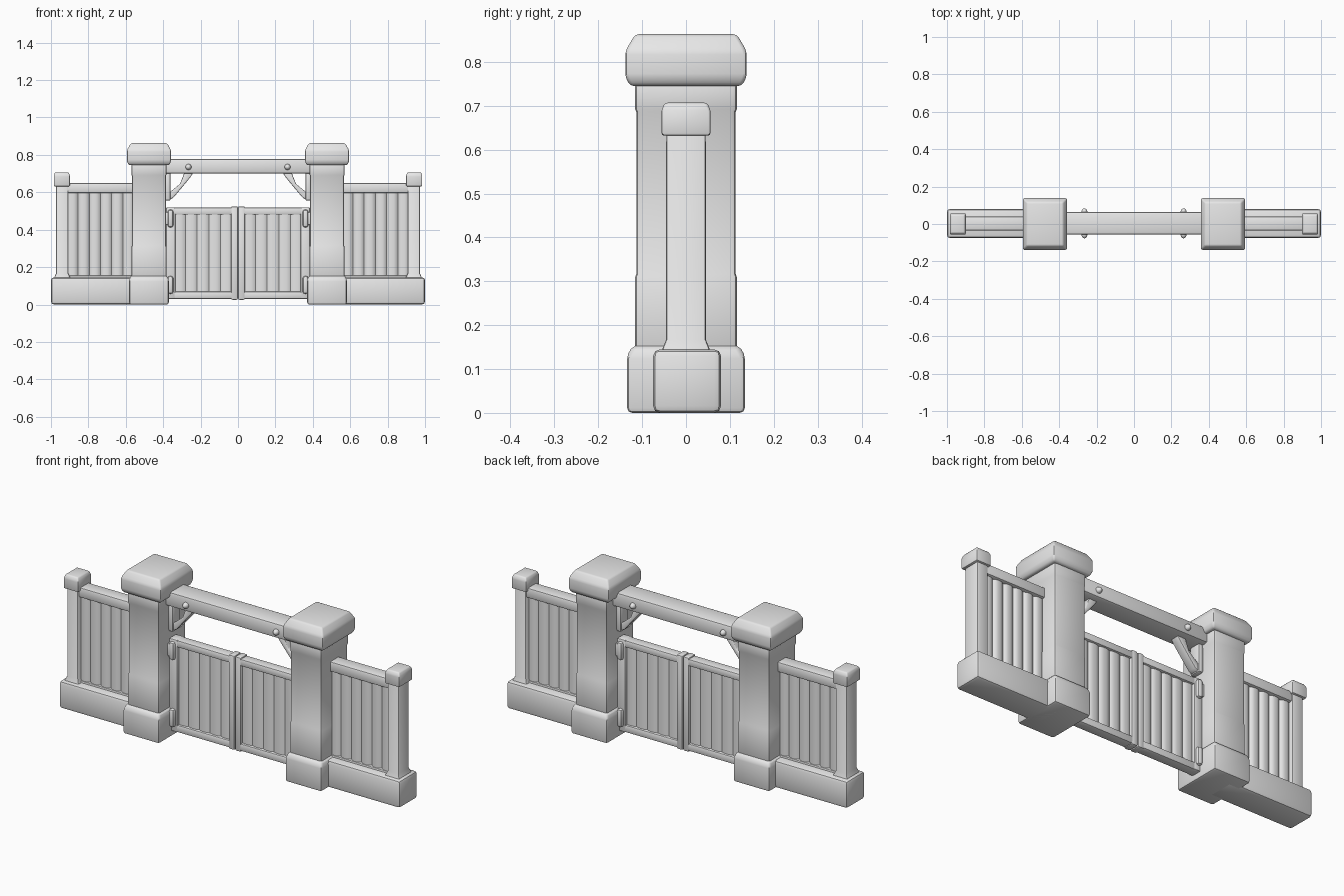
import bpy, bmesh, math
from mathutils import Vector

cube = bpy.data.objects.get("Cube")
if cube:
    bpy.data.objects.remove(cube, do_unlink=True)

stone = bpy.data.materials.new("light_grey")
stone.use_nodes = True
GREY = (0.8, 0.8, 0.8, 1)
stone.diffuse_color = GREY
stone.node_tree.nodes["Principled BSDF"].inputs["Base Color"].default_value = GREY


def finish(name, bm, bevel=0.0, segments=2):
    """Round the hard edges, then turn the mesh into a smooth-shaded object."""
    bmesh.ops.recalc_face_normals(bm, faces=bm.faces)
    if bevel:
        edges = [e for e in bm.edges if e.calc_face_angle(0) > math.radians(25)]
        bmesh.ops.bevel(bm, geom=edges, offset=bevel, segments=segments,
                        profile=0.5, affect='EDGES', clamp_overlap=True)
    mesh = bpy.data.meshes.new(name)
    bm.to_mesh(mesh)
    bm.free()
    mesh.materials.append(stone)
    obj = bpy.data.objects.new(name, mesh)
    bpy.context.collection.objects.link(obj)
    bpy.ops.object.select_all(action='DESELECT')
    obj.select_set(True)
    bpy.context.view_layer.objects.active = obj
    bpy.ops.object.shade_smooth_by_angle(angle=math.radians(40))
    return obj


def loft(name, cx, rings, bevel=0.01, cy=0.0):
    """Stack rectangular rings (half width, half depth, height) into a solid."""
    bm = bmesh.new()
    loops = [[bm.verts.new((cx + sx * hx, cy + sy * hy, z))
              for sx, sy in ((-1, -1), (1, -1), (1, 1), (-1, 1))]
             for hx, hy, z in rings]
    for a, b in zip(loops, loops[1:]):
        for i in range(4):
            j = (i + 1) % 4
            bm.faces.new((a[i], a[j], b[j], b[i]))
    bm.faces.new(loops[0][::-1])
    bm.faces.new(loops[-1])
    return finish(name, bm, bevel)


def box(name, x, y, z, bevel=0.01):
    """Rounded box from (low, high) ranges."""
    hx, hy = abs(x[1] - x[0]) / 2, (y[1] - y[0]) / 2
    return loft(name, sum(x) / 2, [(hx, hy, z[0]), (hx, hy, z[1])], bevel, sum(y) / 2)


def prism(name, points, y, bevel):
    """Extrude an x-z outline through the depth range y."""
    bm = bmesh.new()
    face = bm.faces.new([bm.verts.new((px, y[0], pz)) for px, pz in points])
    grown = bmesh.ops.extrude_face_region(bm, geom=[face])
    verts = [v for v in grown["geom"] if isinstance(v, bmesh.types.BMVert)]
    bmesh.ops.translate(bm, verts=verts, vec=(0, y[1] - y[0], 0))
    return finish(name, bm, bevel)


def wavy_panel(name, x, z, waves, depth, ripple, steps=10):
    """Board panel with rounded vertical ribs on both faces."""
    bm = bmesh.new()
    count = waves * steps
    front, back = [], []
    for i in range(count + 1):
        t = i / count
        px = x[0] + (x[1] - x[0]) * t
        d = depth - ripple * (1 - abs(math.sin(math.pi * waves * t))) ** 1.5
        front.append((px, -d))
        back.append((px, d))
    outline = front + back[::-1]
    face = bm.faces.new([bm.verts.new((px, py, z[0])) for px, py in outline])
    grown = bmesh.ops.extrude_face_region(bm, geom=[face])
    verts = [v for v in grown["geom"] if isinstance(v, bmesh.types.BMVert)]
    bmesh.ops.translate(bm, verts=verts, vec=(0, 0, z[1] - z[0]))
    return finish(name, bm)


def ball(name, centre, scale):
    bm = bmesh.new()
    bmesh.ops.create_uvsphere(bm, u_segments=16, v_segments=10, radius=1)
    bmesh.ops.scale(bm, vec=scale, verts=bm.verts)
    bmesh.ops.translate(bm, vec=Vector(centre), verts=bm.verts)
    return finish(name, bm)


for side, s in (("right", -1), ("left", 1)):
    # Main pillar
    px = s * 0.476
    loft(f"{side}_pillar_base", px,
         [(0.106, 0.134, 0), (0.106, 0.134, 0.135), (0.096, 0.118, 0.155)], 0.012)
    loft(f"{side}_pillar_shaft", px,
         [(0.093, 0.116, 0.14), (0.093, 0.116, 0.31), (0.09, 0.113, 0.318),
          (0.09, 0.113, 0.685), (0.093, 0.116, 0.692), (0.093, 0.116, 0.76)], 0.01)
    loft(f"{side}_pillar_cap", px,
         [(0.108, 0.127, 0.745), (0.118, 0.138, 0.765), (0.118, 0.138, 0.825),
          (0.097, 0.116, 0.863)], 0.008)

    # Side fence
    box(f"{side}_plinth", (s * 1.0, s * 0.5), (-0.075, 0.08), (0, 0.145), 0.016)
    loft(f"{side}_end_post", s * 0.94,
         [(0.043, 0.055, 0.135), (0.041, 0.053, 0.148), (0.032, 0.045, 0.168),
          (0.032, 0.045, 0.65)], 0.006)
    loft(f"{side}_end_post_cap", s * 0.942,
         [(0.043, 0.056, 0.632), (0.043, 0.056, 0.69), (0.036, 0.048, 0.707)], 0.006)
    box(f"{side}_fence_rail", (s * 0.93, s * 0.53), (-0.035, 0.04), (0.595, 0.65), 0.01)
    box(f"{side}_fence_foot", (s * 0.93, s * 0.53), (-0.03, 0.03), (0.135, 0.155), 0.006)
    wavy_panel(f"{side}_fence_boards", (s * 0.915, s * 0.555), (0.13, 0.61), 6, 0.026, 0.012)

    # Gate leaf
    box(f"{side}_gate_inner_stile", (s * 0.001, s * 0.037), (-0.03, 0.03), (0.025, 0.525), 0.008)
    box(f"{side}_gate_outer_stile", (s * 0.335, s * 0.385), (-0.03, 0.03), (0.03, 0.52), 0.008)
    box(f"{side}_gate_top_rail", (s * 0.02, s * 0.37), (-0.028, 0.028), (0.48, 0.518), 0.008)
    box(f"{side}_gate_bottom_rail", (s * 0.02, s * 0.37), (-0.028, 0.028), (0.03, 0.07), 0.008)
    wavy_panel(f"{side}_gate_boards", (s * 0.03, s * 0.345), (0.06, 0.49), 5, 0.018, 0.008)

    # Hinges
    for level, z in (("lower", 0.105), ("upper", 0.46)):
        box(f"{side}_{level}_hinge_pin", (s * 0.345, s * 0.377), (-0.048, 0.048),
            (z - 0.048, z + 0.048), 0.014)
        box(f"{side}_{level}_hinge_plate", (s * 0.365, s * 0.395), (-0.038, 0.038),
            (z - 0.035, z + 0.035), 0.008)

    # Open corner brace under the beam
    box(f"{side}_brace_plate", (s * 0.36, s * 0.39), (-0.032, 0.032), (0.555, 0.71), 0.01)
    prism(f"{side}_brace_arm",
          [(s * 0.365, 0.56), (s * 0.365, 0.60), (s * 0.31, 0.645), (s * 0.285, 0.71),
           (s * 0.235, 0.71), (s * 0.255, 0.68), (s * 0.3, 0.625), (s * 0.345, 0.572)],
          (-0.025, 0.025), 0.005)
    for face, y in (("front", -0.055), ("back", 0.062)):
        ball(f"{side}_{face}_bolt", (s * 0.265, y, 0.735), (0.016, 0.022, 0.016))

# Beam across the gateway
box("cross_beam", (-0.4, 0.4), (-0.056, 0.064), (0.7, 0.778), 0.012)
